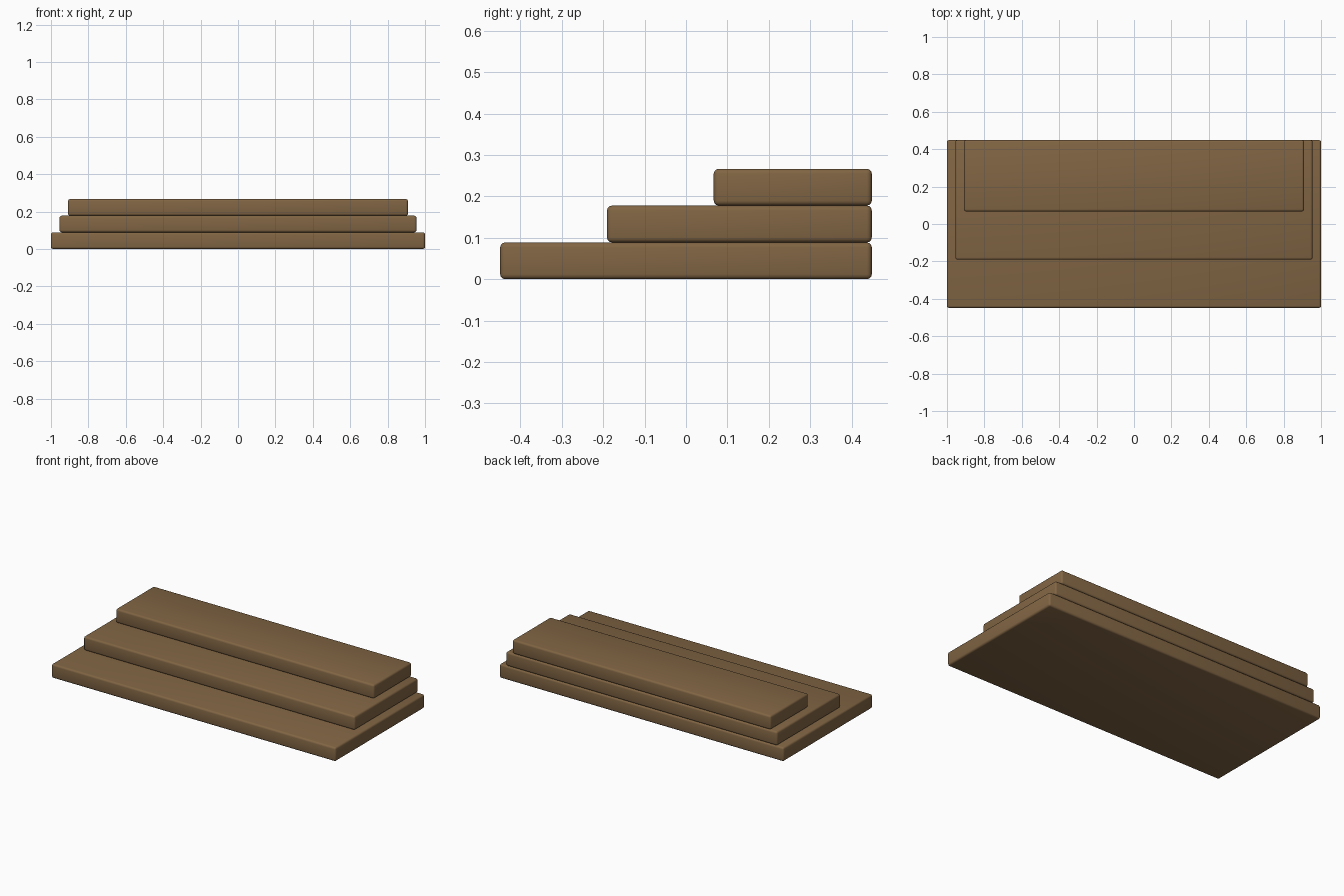
import bpy

default = bpy.data.objects.get("Cube")
if default:
    bpy.data.objects.remove(default, do_unlink=True)

# Single brown wood colour
wood = bpy.data.materials.new("brown_wood")
wood.use_nodes = True
colour = (0.22, 0.13, 0.057, 1)
wood.diffuse_color = colour
wood.node_tree.nodes["Principled BSDF"].inputs["Base Color"].default_value = colour

BACK = 0.449
RISE = 0.089


def add_step(name, level, half_width, front):
    """Rounded slab, flush with the others at the back."""
    bpy.ops.mesh.primitive_cube_add(
        size=1, location=(0, (front + BACK) / 2, RISE * (level + 0.5)))
    step = bpy.context.object
    step.name = name
    step.scale = (2 * half_width, BACK - front, RISE)
    bpy.ops.object.transform_apply(location=False, rotation=False, scale=True)
    step.data.materials.append(wood)
    bevel = step.modifiers.new("rounded_edges", 'BEVEL')
    bevel.width = 0.012
    bevel.segments = 3
    bpy.ops.object.modifier_apply(modifier=bevel.name)
    bpy.ops.object.shade_smooth_by_angle()


# Three steps, each narrower and shallower than the one below
for level, name in enumerate(("bottom_step", "middle_step", "top_step")):
    add_step(name, level, 1 - 0.0455 * level, -BACK + 0.258 * level)
